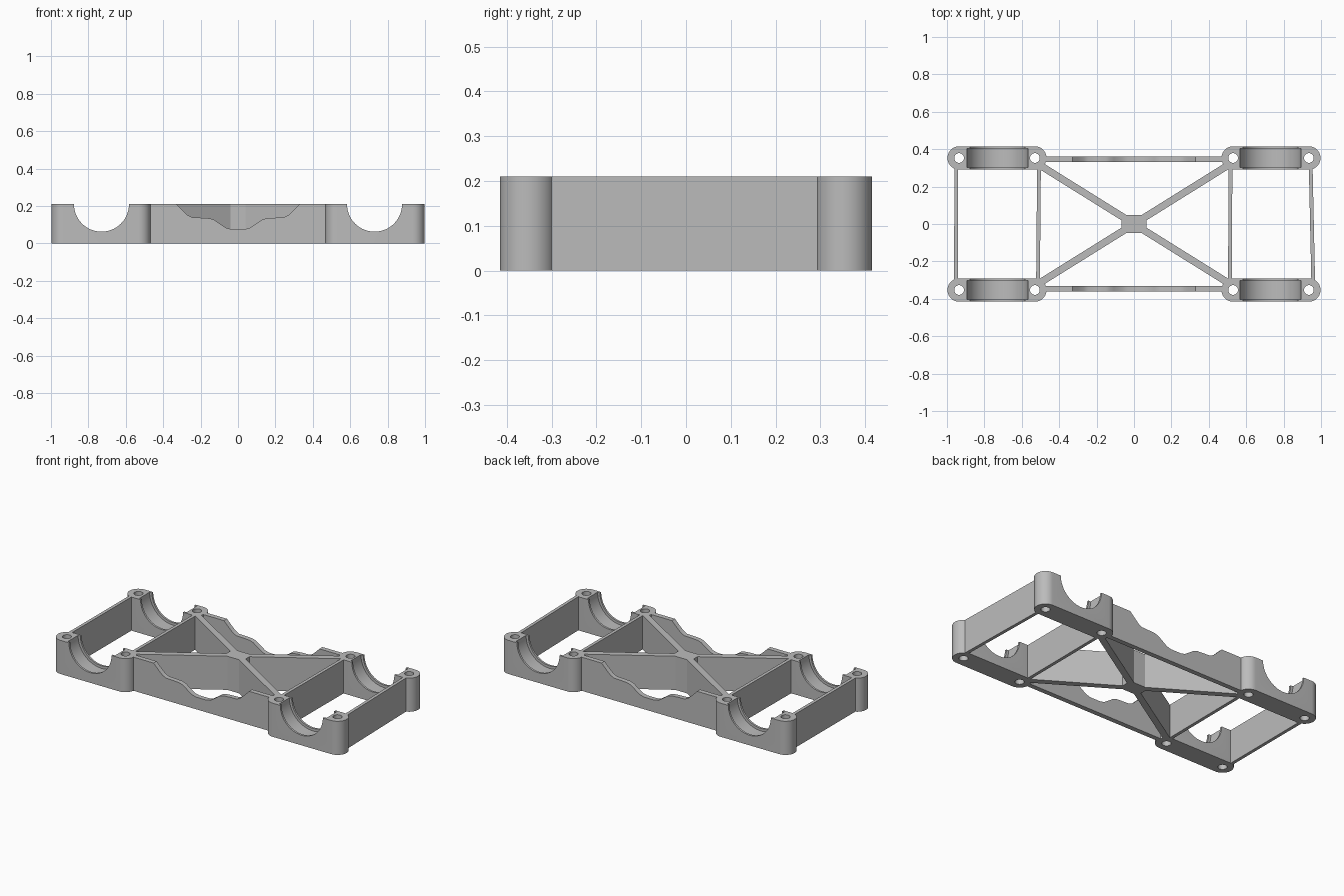
import bpy, bmesh
from math import pi, cos, sin
from mathutils import Vector

cube = bpy.data.objects.get("Cube")
if cube:
    bpy.data.objects.remove(cube, do_unlink=True)

grey = bpy.data.materials.new("plain grey")
grey.use_nodes = True
grey.diffuse_color = (0.5, 0.5, 0.5, 1)
grey.node_tree.nodes["Principled BSDF"].inputs["Base Color"].default_value = (0.5, 0.5, 0.5, 1)

H = 0.21                 # frame height
ROW = 0.353              # distance of the clamp rows from the centre line
BOSS_R = 0.0625
SCREWS = (0.53, 0.935)   # screw positions along x
CRADLE_X = 0.73


def prism(name, outline, low, high, axis="z"):
    """Extrude a 2D outline along z, or an (x, z) outline along y."""
    bm = bmesh.new()
    place = (lambda a, b, c: (a, b, c)) if axis == "z" else (lambda a, b, c: (a, c, b))
    face = bm.faces.new([bm.verts.new(place(a, b, low)) for a, b in outline])
    out = bmesh.ops.extrude_face_region(bm, geom=[face])
    moved = [v for v in out["geom"] if isinstance(v, bmesh.types.BMVert)]
    bmesh.ops.translate(bm, verts=moved, vec=place(0, 0, high - low))
    bmesh.ops.recalc_face_normals(bm, faces=bm.faces)
    mesh = bpy.data.meshes.new(name)
    bm.to_mesh(mesh)
    bm.free()
    mesh.materials.append(grey)
    obj = bpy.data.objects.new(name, mesh)
    bpy.context.collection.objects.link(obj)
    return obj


def arc(cx, cy, r, start, end, steps):
    return [(cx + r * cos(start + (end - start) * i / steps),
             cy + r * sin(start + (end - start) * i / steps)) for i in range(steps + 1)]


def circle(cx, cy, r, steps=32):
    return arc(cx, cy, r, 0, 2 * pi, steps)[:-1]


def wall(name, start, end, width):
    a, b = Vector(start), Vector(end)
    d = (b - a).normalized() * width / 2
    n = Vector((-d.y, d.x))
    return prism(name, [a + n, a - n, b - n, b + n], 0, H)


def carve(obj, cutters):
    for c in cutters:
        c.hide_render = True
        mod = obj.modifiers.new("cut", "BOOLEAN")
        mod.operation = "DIFFERENCE"
        mod.solver = "EXACT"
        mod.object = c
    bpy.context.view_layer.update()
    done = bpy.data.meshes.new_from_object(obj.evaluated_get(bpy.context.evaluated_depsgraph_get()))
    obj.modifiers.clear()
    obj.data = done
    for c in cutters:
        bpy.data.objects.remove(c, do_unlink=True)


def smooth(obj):
    bpy.ops.object.select_all(action="DESELECT")
    obj.select_set(True)
    bpy.context.view_layer.objects.active = obj
    bpy.ops.object.shade_smooth_by_angle(angle=0.5)


# Four clamp blocks with a lipped half-round cradle and two screw holes
for sx, side in ((1, "left"), (-1, "right")):
    for sy, end in ((1, "back"), (-1, "front")):
        y = sy * ROW
        x0, x1 = sorted(sx * s for s in SCREWS)
        outline = (arc(x1, y, BOSS_R, -pi / 2, pi / 2, 20)
                   + arc(x0, y, BOSS_R, pi / 2, 3 * pi / 2, 20))
        block = prism(f"clamp_block_{end}_{side}", outline, 0, H)
        cx = sx * CRADLE_X
        cutters = [prism("screw_cutter", circle(x, y, 0.026), -0.1, H + 0.1) for x in (x0, x1)]
        for r, half in ((0.147, 0.1), (0.163, 0.05)):
            # half-round below, straight above the rim
            u_shape = arc(cx, H, r, pi, 2 * pi, 40) + [(cx + r, H + 0.1), (cx - r, H + 0.1)]
            cutters.append(prism("cradle_cutter", u_shape, y - half, y + half, "y"))
        carve(block, cutters)
        smooth(block)

# Cross walls between the front and back blocks
wall("outer_wall_right", (-0.952, -0.3), (-0.95, 0.3), 0.02)
wall("inner_wall_right", (-0.513, -0.3), (-0.508, 0.3), 0.02)
wall("inner_wall_left", (0.513, -0.3), (0.516, 0.3), 0.02)
wall("outer_wall_left", (0.958, -0.3), (0.945, 0.3), 0.02)

# Side rails with a wavy dip in the top edge
dip = [(0.33, H), (0.3, 0.18), (0.27, 0.152), (0.245, 0.139), (0.19, 0.137), (0.15, 0.134),
       (0.128, 0.127), (0.107, 0.112), (0.064, 0.083), (0.035, 0.076)]
rail = ([(-0.485, 0), (0.485, 0), (0.485, H)] + dip
        + [(-x, z) for x, z in reversed(dip)] + [(-0.485, H)])
for sy, end in ((1, "back"), (-1, "front")):
    smooth(prism(f"side_rail_{end}", rail, sy * 0.347 - 0.015, sy * 0.347 + 0.015, "y"))

# Diagonal bracing and its centre block
for sx, side in ((1, "left"), (-1, "right")):
    for sy, end in ((1, "back"), (-1, "front")):
        wall(f"brace_{end}_{side}", (sx * 0.03, sy * 0.019), (sx * 0.5, sy * 0.312), 0.038)
prism("brace_centre", [(-0.066, -0.048), (0.066, -0.048), (0.066, 0.048), (-0.066, 0.048)], 0, H)
